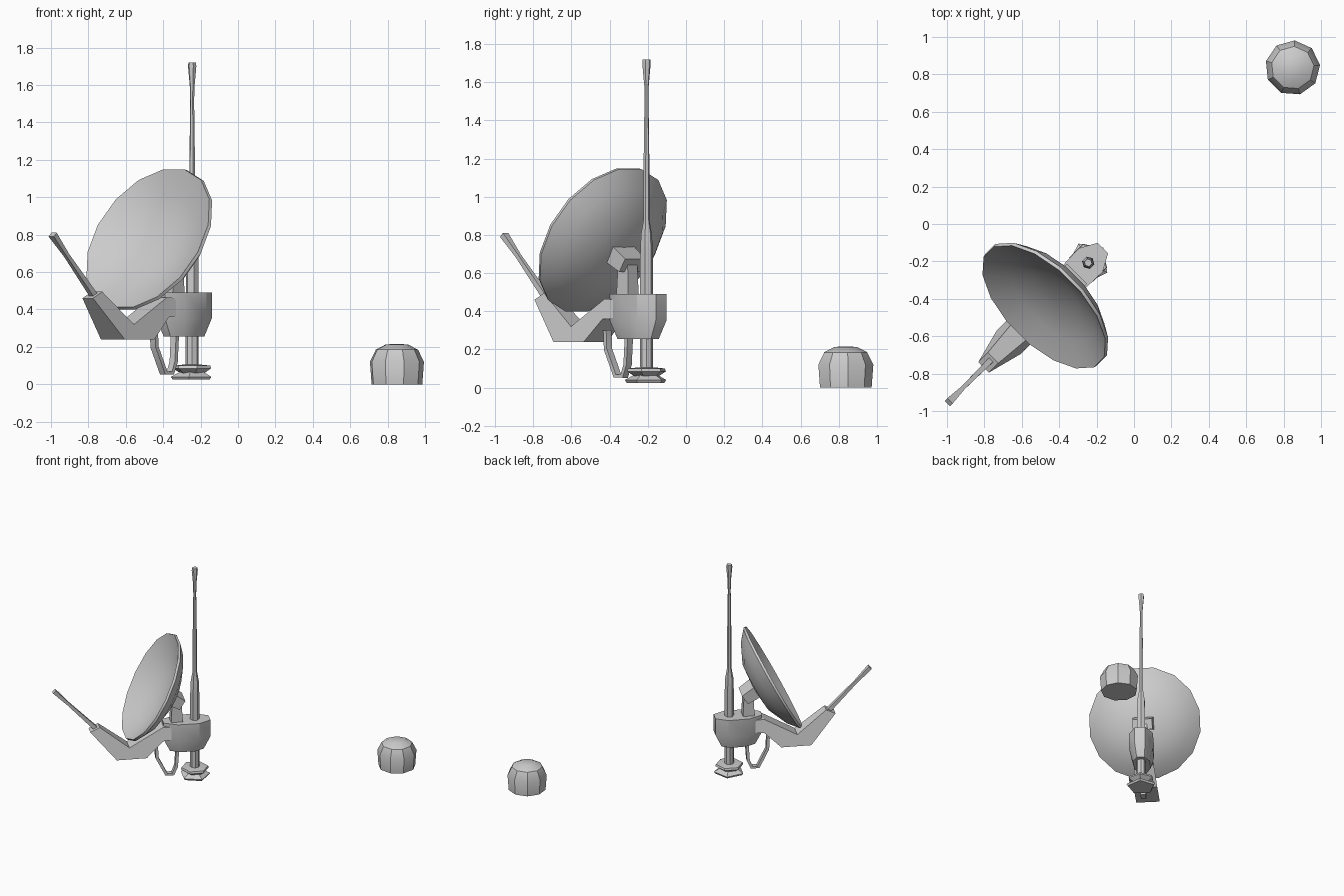
import bpy, bmesh
from math import sin, cos, pi, radians
from mathutils import Vector, Matrix

cube = bpy.data.objects.get("Cube")
if cube:
    bpy.data.objects.remove(cube)

grey = bpy.data.materials.new("light_grey")
grey.use_nodes = True
grey.diffuse_color = (0.6, 0.6, 0.6, 1)
grey.node_tree.nodes["Principled BSDF"].inputs["Base Color"].default_value = grey.diffuse_color

# Station frame: local x points along the arm, z is up, the mast is the origin
STATION = Matrix.Translation((-0.245, -0.207, 0)) @ Matrix.Rotation(radians(225), 4, 'Z')


def loft(name, rings, matrix=STATION, angle=30):
    """Skin a list of equal-length rings and cap both ends."""
    bm = bmesh.new()
    rows = [[bm.verts.new(p) for p in ring] for ring in rings]
    n = len(rows[0])
    for a, b in zip(rows, rows[1:]):
        for i in range(n):
            j = (i + 1) % n
            bm.faces.new((a[i], a[j], b[j], b[i]))
    bm.faces.new(rows[0][::-1])
    bm.faces.new(rows[-1])
    bmesh.ops.remove_doubles(bm, verts=bm.verts, dist=0.0005)
    bmesh.ops.recalc_face_normals(bm, faces=bm.faces)
    mesh = bpy.data.meshes.new(name)
    bm.to_mesh(mesh)
    bm.free()
    mesh.materials.append(grey)
    obj = bpy.data.objects.new(name, mesh)
    obj.matrix_world = matrix
    bpy.context.collection.objects.link(obj)
    bpy.ops.object.select_all(action='DESELECT')
    obj.select_set(True)
    bpy.context.view_layer.objects.active = obj
    bpy.ops.object.shade_smooth_by_angle(angle=radians(angle))
    return obj


def circle(r, z, sides, turn=0.0):
    return [Vector((r * cos(2 * pi * i / sides + turn), r * sin(2 * pi * i / sides + turn), z))
            for i in range(sides)]


def lathe(name, profile, sides, matrix=STATION, turn=0.0, angle=30):
    return loft(name, [circle(r, z, sides, turn) for r, z in profile], matrix, angle)


def strut(name, path, sizes):
    """Sweep a rectangular section (half thickness, half width) along an x-z path."""
    pts = [Vector((x, 0, z)) for x, z in path]
    rings = []
    for i, p in enumerate(pts):
        t = (pts[min(i + 1, len(pts) - 1)] - pts[max(i - 1, 0)]).normalized()
        a, b = sizes[i]
        side = Vector((-t.z, 0, t.x)) * a
        across = Vector((0, b, 0))
        rings.append([p + side + across, p - side + across, p - side - across, p + side - across])
    return loft(name, rings)


# Body: long octagon, tapered underneath
half = [(-0.11, 0.04), (-0.02, 0.09), (0.14, 0.085), (0.24, 0.035)]
outline = half + [(x, -y) for x, y in reversed(half)]
loft("body", [[Vector((0.06 + (x - 0.06) * k, y * k, z)) for x, y in outline]
              for k, z in ((0.72, 0.255), (1, 0.355), (1, 0.49))])

# Mast: lower leg, upper post and flared antenna
lathe("leg", [(0.035, 0.04), (0.035, 0.3)], 8)
lathe("mast", [(0.034, 0.45), (0.034, 0.7), (0.03, 0.8), (0.016, 0.88), (0.016, 1.15),
               (0.011, 1.5), (0.012, 1.58), (0.023, 1.7), (0.021, 1.72)], 6)

# Foot: two flared plates pinched together
lathe("foot_lower", [(0.105, 0.025), (0.115, 0.04), (0.06, 0.07)], 5, turn=pi)
lathe("foot_upper", [(0.06, 0.055), (0.105, 0.085), (0.1, 0.1), (0.05, 0.105)], 6)

# Bent arm, wider along its lower edge
arm = [(0.79, 0.46, 0.04), (0.72, 0.495, 0.04), (0.5, 0.32, 0.06), (0.25, 0.465, 0.06),
       (0.17, 0.46, 0.06), (0.17, 0.36, 0.06), (0.25, 0.36, 0.075), (0.375, 0.24, 0.09),
       (0.6, 0.24, 0.09)]
loft("arm", [[Vector((x, w * side, z)) for x, z, w in arm] for side in (-1, 1)])

# Thin boom at the arm tip
strut("boom", [(0.73, 0.46), (0.95, 0.69), (1.055, 0.8)],
      [(0.016, 0.016), (0.011, 0.011), (0.015, 0.02)])

# Hanging cable loop under the body
strut("cable_loop", [(0.29, 0.3), (0.285, 0.2), (0.215, 0.06), (0.165, 0.06), (0.14, 0.12), (0.13, 0.27)],
      [(0.011, 0.02)] * 6)

# Dish: thick shallow shell with a flat centre, leaning back
AIM = STATION @ Matrix.Translation((0.335, 0, 0.78)) @ Matrix.Rotation(radians(62), 4, 'Y')
lathe("dish", [(0, -0.12), (0.15, -0.11), (0.29, -0.068), (0.425, 0), (0.43, -0.018),
               (0.35, -0.085), (0.2, -0.155), (0, -0.175)], 16, AIM, pi / 16, 35)

# Dish support: post and hinge block
strut("dish_post", [(0.14, 0.46), (0.14, 0.66)], [(0.045, 0.04), (0.035, 0.035)])
strut("hinge_block", [(0.105, 0.64), (0.215, 0.71)], [(0.04, 0.075), (0.05, 0.08)])

# Separate rounded dome on the ground
lathe("dome", [(0.138, 0), (0.147, 0.12), (0.115, 0.185), (0.06, 0.213), (0, 0.216)], 9,
      Matrix.Translation((0.848, 0.835, 0)), 0.1, 35)
